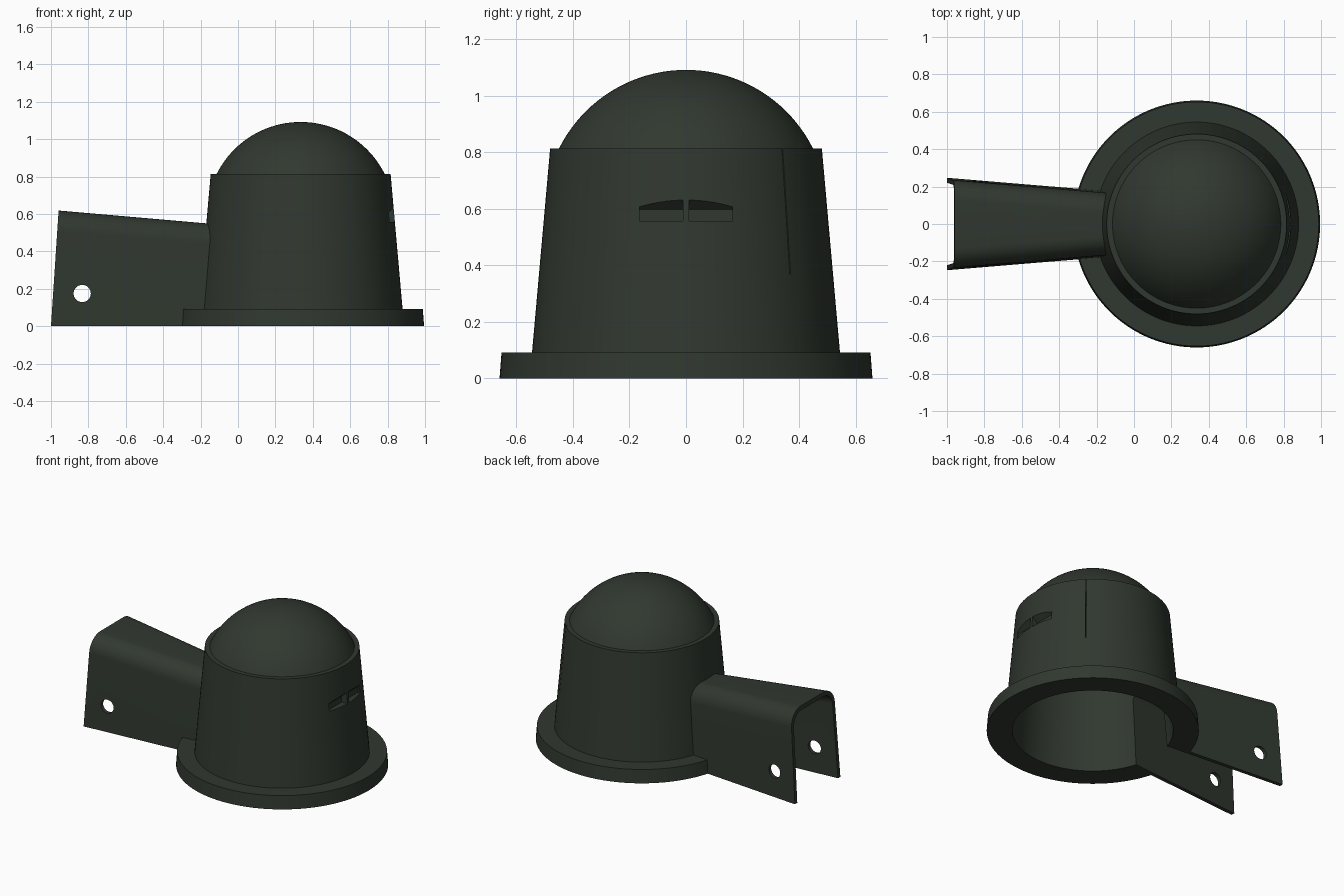
import bpy, bmesh, math
from mathutils import Matrix

if "Cube" in bpy.data.objects:
    bpy.data.objects.remove(bpy.data.objects["Cube"])

CX = 0.335          # axis of the round housing
SEG = 128

mat = bpy.data.materials.new("dark olive green")
mat.diffuse_color = (0.03, 0.04, 0.029, 1)
mat.use_nodes = True
mat.node_tree.nodes["Principled BSDF"].inputs["Base Color"].default_value = mat.diffuse_color


def make(name, bm):
    bmesh.ops.recalc_face_normals(bm, faces=bm.faces)
    me = bpy.data.meshes.new(name)
    bm.to_mesh(me)
    bm.free()
    me.materials.append(mat)
    ob = bpy.data.objects.new(name, me)
    bpy.context.collection.objects.link(ob)
    return ob


def skin(bm, rings):
    """Join closed rings of points and cap both ends."""
    vs = [[bm.verts.new(p) for p in r] for r in rings]
    n = len(vs[0])
    for a, b in zip(vs, vs[1:]):
        for i in range(n):
            j = (i + 1) % n
            bm.faces.new((a[i], a[j], b[j], b[i]))
    bm.faces.new(vs[0])
    bm.faces.new(vs[-1])


def lathe(name, profile):
    bm = bmesh.new()
    ang = [2 * math.pi * i / SEG for i in range(SEG)]
    skin(bm, [[(CX + r * math.cos(a), r * math.sin(a), z) for a in ang] for r, z in profile])
    return make(name, bm)


def dome(radius, cz, z0, steps=20):
    a0 = math.asin((z0 - cz) / radius)
    return [(radius * math.cos(a), cz + radius * math.sin(a))
            for a in (a0 + (math.pi / 2 - a0) * i / steps for i in range(steps))] + [(0.004, cz + radius)]


def channel(name, x0, x1, inset, thick, z0, rad):
    """Tapered arch-shaped bar; its outer end leans inward with height."""
    def ring(x):
        w = 0.247 - (x + 1) * 0.083 - inset
        h = 0.615 - (x + 0.96) * 0.0864 - thick
        half = [(w, z0)]
        wt = w - 0.012
        for i in range(11):
            a = math.pi / 2 * i / 10
            half.append((wt - rad + rad * math.cos(a), h - rad + rad * math.sin(a)))
        pts = half + [(-y, z) for y, z in reversed(half)]
        return [(x + 0.066 * z, y, z) for y, z in pts]
    bm = bmesh.new()
    skin(bm, [ring(x0), ring(x1)])
    return make(name, bm)


def boolean(ob, cutter, op):
    m = ob.modifiers.new(cutter.name, 'BOOLEAN')
    m.operation, m.object, m.solver = op, cutter, 'EXACT'
    bpy.context.view_layer.objects.active = ob
    bpy.ops.object.modifier_apply(modifier=m.name)
    bpy.data.objects.remove(cutter)


# Flanged housing with domed cap
housing = lathe("domed_housing", [(0.66, 0), (0.653, 0.092), (0.545, 0.092), (0.481, 0.813),
                                  (0.45, 0.813)] + dome(0.502, 0.59, 0.813)[1:])

# Arm, then hollow both parts from below
boolean(housing, channel("arm", -1.0, -0.06, 0, 0, 0, 0.11), 'UNION')
boolean(housing, lathe("cavity", [(0.505, -0.05), (0.437, 0.775)] + dome(0.472, 0.59, 0.78)), 'DIFFERENCE')
boolean(housing, channel("arm_cavity", -1.1, 0.0, 0.025, 0.03, -0.05, 0.085), 'DIFFERENCE')

# Pin hole through both arm walls
bm = bmesh.new()
bmesh.ops.create_cone(bm, cap_ends=True, segments=32, radius1=0.046, radius2=0.046, depth=1,
                      matrix=Matrix.Translation((-0.833, 0, 0.175)) @ Matrix.Rotation(math.pi / 2, 4, 'X'))
boolean(housing, make("pin_hole", bm), 'DIFFERENCE')

# Pair of slots with sloping roofs
slot = [(0.795, 0.557), (0.9, 0.557), (0.9, 0.637), (0.838, 0.637), (0.795, 0.597)]
for s in (-1, 1):
    bm = bmesh.new()
    skin(bm, [[(x, s * y, z) for x, z in slot] for y in (0.01, 0.165)])
    boolean(housing, make("slot", bm), 'DIFFERENCE')

# Hairline seam in the housing wall
bm = bmesh.new()
bmesh.ops.create_cube(bm, size=1, matrix=Matrix.Translation((CX, 0, 0)) @ Matrix.Rotation(math.pi / 4, 4, 'Z')
                      @ Matrix.Translation((0.57, 0.001, 0.62)) @ Matrix.Diagonal((0.2, 0.004, 0.5, 1)))
boolean(housing, make("seam", bm), 'DIFFERENCE')

bpy.ops.object.select_all(action='DESELECT')
housing.select_set(True)
bpy.context.view_layer.objects.active = housing
bpy.ops.object.shade_smooth_by_angle(angle=math.radians(25))
